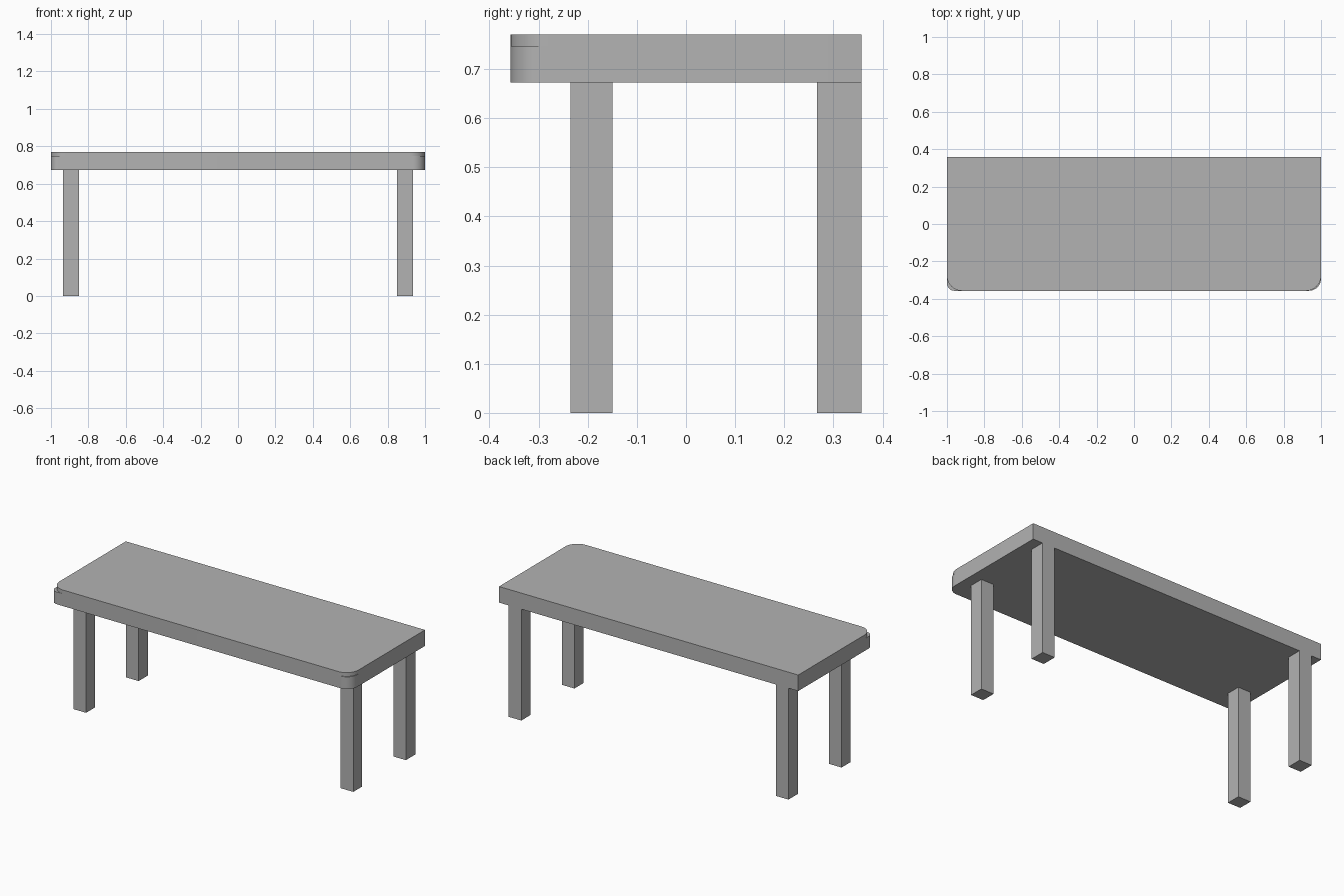
import bpy
import bmesh
from math import sin, cos, pi, radians

if "Cube" in bpy.data.objects:
    bpy.data.objects.remove(bpy.data.objects["Cube"], do_unlink=True)

GREY = (0.45, 0.45, 0.45, 1)
grey = bpy.data.materials.new("plain grey")
grey.use_nodes = True
grey.diffuse_color = GREY
grey.node_tree.nodes["Principled BSDF"].inputs["Base Color"].default_value = GREY

HALF_X, HALF_Y = 1.0, 0.357
UNDERSIDE, LEDGE, TOP = 0.673, 0.747, 0.77
STEPS = 12


def prism(name, outline, z0, z1):
    """Extrude a flat outline between two heights."""
    bm = bmesh.new()
    face = bm.faces.new([bm.verts.new((x, y, z0)) for x, y in outline])
    new = bmesh.ops.extrude_face_region(bm, geom=[face])["geom"]
    for v in new:
        if isinstance(v, bmesh.types.BMVert):
            v.co.z = z1
    bmesh.ops.recalc_face_normals(bm, faces=bm.faces)
    mesh = bpy.data.meshes.new(name)
    bm.to_mesh(mesh)
    bm.free()
    mesh.materials.append(grey)
    obj = bpy.data.objects.new(name, mesh)
    bpy.context.collection.objects.link(obj)
    return obj


def slab_outline(left_r, right_r):
    """Rectangle with square back corners and rounded front corners."""
    pts = [(HALF_X, HALF_Y), (-HALF_X, HALF_Y)]
    for side, r, start in ((-1, left_r, pi), (1, right_r, 1.5 * pi)):
        for i in range(STEPS + 1):
            a = start + i / STEPS * pi / 2
            pts.append((side * (HALF_X - r) + r * cos(a), r - HALF_Y + r * sin(a)))
    return pts


def smooth(obj):
    bpy.ops.object.select_all(action="DESELECT")
    obj.select_set(True)
    bpy.context.view_layer.objects.active = obj
    bpy.ops.object.shade_smooth_by_angle(angle=radians(30))


# Table top: thick body and a thin upper layer with wider corners
smooth(prism("top_body", slab_outline(0.04, 0.065), UNDERSIDE, LEDGE))
smooth(prism("top_layer", slab_outline(0.08, 0.08), LEDGE, TOP))

# Four square legs, the back pair flush with the back edge
for side, side_name in ((-1, "right"), (1, "left")):
    for end, y0, y1 in (("front", -0.235, -0.15), ("back", 0.267, HALF_Y)):
        x0, x1 = side * 0.851, side * 0.935
        prism(f"{end}_{side_name}_leg",
              [(x0, y0), (x1, y0), (x1, y1), (x0, y1)], 0, UNDERSIDE)
